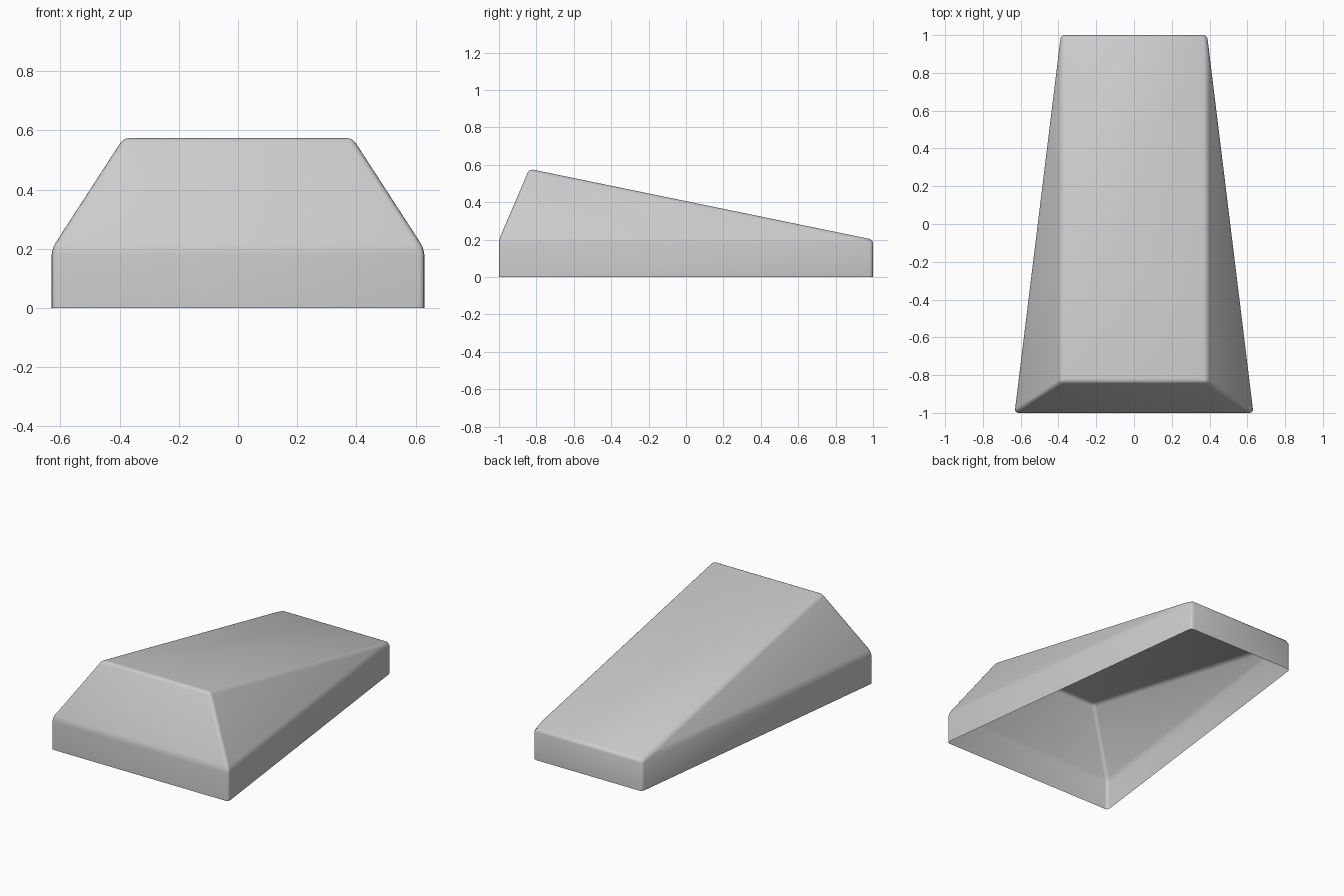
import bpy, bmesh

if "Cube" in bpy.data.objects:
    bpy.data.objects.remove(bpy.data.objects["Cube"])

grey = bpy.data.materials.new("plain_grey")
grey.diffuse_color = (0.6, 0.6, 0.6, 1)
grey.use_nodes = True
grey.node_tree.nodes["Principled BSDF"].inputs["Base Color"].default_value = grey.diffuse_color

FRONT, BACK, RIDGE = 0.632, 0.387, 0.387   # half widths
RIM, TOP = 0.2, 0.578                      # heights
RIDGE_Y = -0.838

bm = bmesh.new()


def pair(x, y, z):
    """Left and right corner."""
    return bm.verts.new((-x, y, z)), bm.verts.new((x, y, z))


# Corners of the open-bottomed shell
fl, fr = pair(FRONT, -1, 0)
bl, br = pair(BACK, 1, 0)
ful, fur = pair(FRONT, -1, RIM)
bul, bur = pair(BACK, 1, RIM)
tl, tr = pair(RIDGE, RIDGE_Y, TOP)

for face in (
    (fl, fr, fur, ful),      # front wall
    (br, bl, bul, bur),      # back wall
    (fr, br, bur, fur),      # right wall
    (bl, fl, ful, bul),      # left wall
    (ful, fur, tr, tl),      # front slope
    (tl, tr, bur, bul),      # long top slope
    (fur, bur, tr),          # right slope
    (bul, ful, tl),          # left slope
):
    bm.faces.new(face)

# Round every edge except the open rim
edges = [e for e in bm.edges if not e.is_boundary]
bmesh.ops.bevel(bm, geom=edges, offset=0.02, offset_type='OFFSET', segments=3,
                profile=0.5, affect='EDGES', clamp_overlap=False)
for f in bm.faces:
    f.smooth = True

mesh = bpy.data.meshes.new("wedge_shell")
bm.to_mesh(mesh)
bm.free()
mesh.materials.append(grey)
bpy.context.collection.objects.link(bpy.data.objects.new("wedge_shell", mesh))
